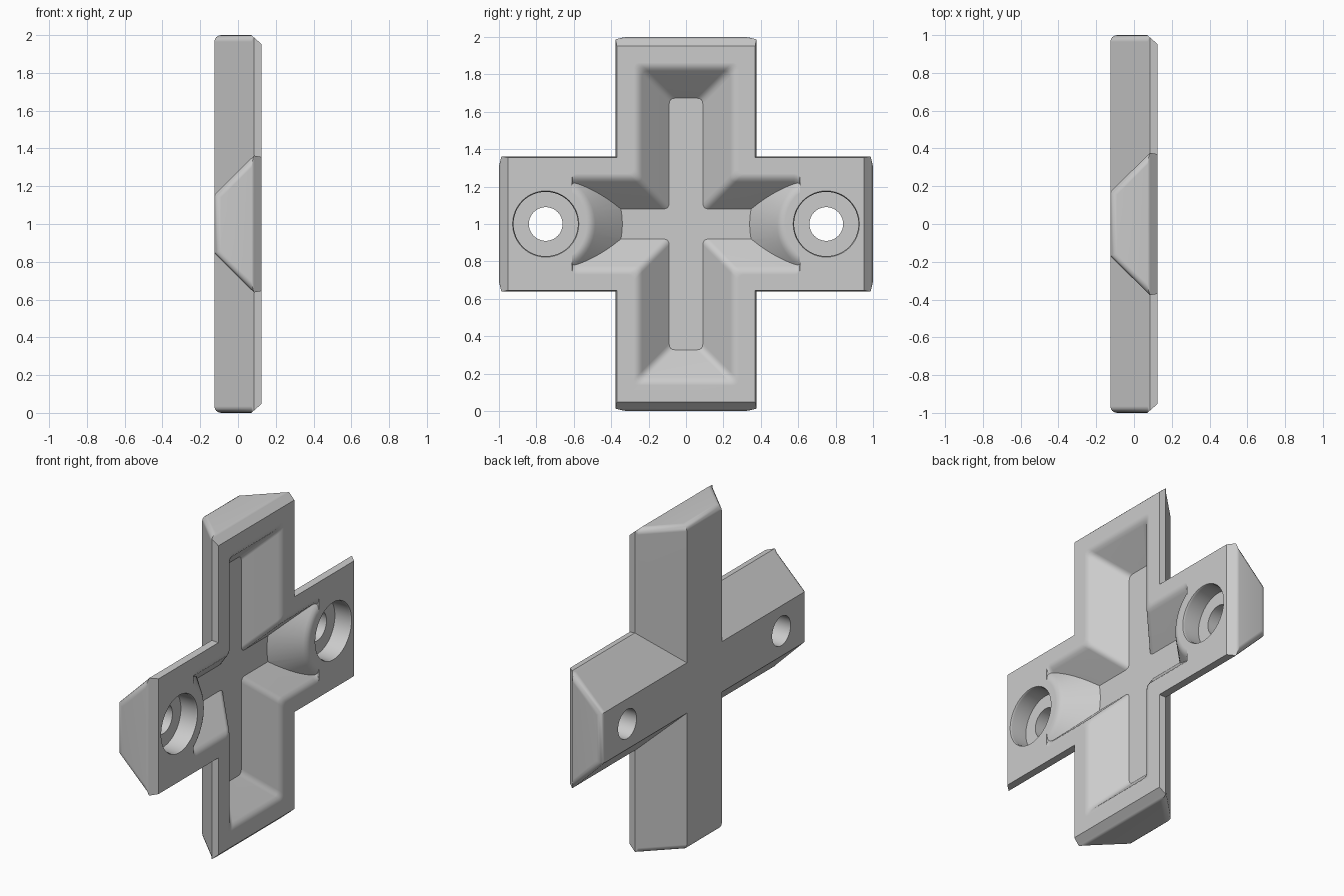
import bpy, bmesh, math
from mathutils import Vector

cube = bpy.data.objects.get("Cube")
if cube:
    bpy.data.objects.remove(cube, do_unlink=True)

grey = bpy.data.materials.new("plain_grey")
grey.use_nodes = True
tone = (0.6, 0.6, 0.6, 1)
grey.diffuse_color = tone
grey.node_tree.nodes["Principled BSDF"].inputs["Base Color"].default_value = tone


def cross(wy, wz, ly, lz):
    """Corner points (y, z) of a cross, counter-clockwise."""
    quarter = [(ly, wz), (wy, wz), (wy, lz)]
    left = [(-y, z) for y, z in reversed(quarter)]
    top = quarter + left
    return top + [(-y, -z) for y, z in top]


def rounded(points, radius, steps=5):
    """Replace every corner by a small curve."""
    result = []
    for i, p in enumerate(points):
        p = Vector(p)
        a = p + (Vector(points[i - 1]) - p).normalized() * radius
        b = p + (Vector(points[(i + 1) % len(points)]) - p).normalized() * radius
        for s in range(steps):
            t = s / (steps - 1)
            result.append(a * (1 - t) ** 2 + p * 2 * t * (1 - t) + b * t * t)
    return result


def loft(name, levels):
    """Join (x, outline) sections into a closed solid."""
    bm = bmesh.new()
    rings = [[bm.verts.new((x, y, z + 1)) for y, z in outline] for x, outline in levels]
    for low, high in zip(rings, rings[1:]):
        for i in range(len(low)):
            bm.faces.new((low[i - 1], low[i], high[i], high[i - 1]))
    bm.faces.new(rings[0])
    bm.faces.new(rings[-1])
    bmesh.ops.recalc_face_normals(bm, faces=bm.faces)
    mesh = bpy.data.meshes.new(name)
    bm.to_mesh(mesh)
    bm.free()
    mesh.materials.append(grey)
    obj = bpy.data.objects.new(name, mesh)
    bpy.context.collection.objects.link(obj)
    return obj


def circle(y, r, n=64):
    return [(y + r * math.cos(math.tau * i / n), r * math.sin(math.tau * i / n)) for i in range(n)]


def cut(target, cutter):
    cutter.hide_render = True
    mod = target.modifiers.new("cut", "BOOLEAN")
    mod.object = cutter
    mod.operation = "DIFFERENCE"
    mod.solver = "EXACT"
    bpy.context.view_layer.objects.active = target
    bpy.ops.object.modifier_apply(modifier=mod.name)
    bpy.data.objects.remove(cutter, do_unlink=True)


# Cross body with sloped sides and chamfered arm ends
sections = [(-0.125, 0.17, 1), (0.072, 0.365, 1), (0.085, 0.377, 0.987), (0.125, 0.37, 0.952)]
body = loft("cross_body", [(x, cross(w, w - 0.015, l, l)) for x, w, l in sections])

# Soft edges around each arm end
bm = bmesh.new()
bm.from_mesh(body.data)


def on_end(edge):
    a, b = (v.co for v in edge.verts)
    flat = any(abs(abs(p) - 1) < 1e-4 and abs(p - q) < 1e-4
               for p, q in ((a.y, b.y), (a.z - 1, b.z - 1)))
    return flat and min(a.x, b.x) < 0


bmesh.ops.bevel(bm, geom=[e for e in bm.edges if on_end(e)], offset=0.035,
                segments=4, profile=0.5, affect="EDGES", clamp_overlap=True)
bm.to_mesh(body.data)
bm.free()

# Cross recess: 45 degree walls with a rounded rim
walls = [(-0.04, 0.09), (0.105, 0.235), (0.117, 0.25), (0.123, 0.265), (0.125, 0.28), (0.16, 0.28)]
recess = loft("recess_cutter", [
    (x, rounded(cross(w, w - 0.01, 0.61, w + 0.583), 0.032)) for x, w in walls])

# Conical bosses keep material around the screw holes
flare = [(-0.1, 0.03)] + walls + [(0.2, 0.28)]
for side in (-1, 1):
    cut(recess, loft("boss", [(x, circle(0.75 * side, 0.5 - w)) for x, w in flare]))
cut(body, recess)

# Stepped screw holes
for side in (-1, 1):
    cut(body, loft("counterbore", [(0.015, circle(0.75 * side, 0.172)), (0.115, circle(0.75 * side, 0.172)),
                                   (0.135, circle(0.75 * side, 0.182))]))
    cut(body, loft("screw_hole", [(x, circle(0.75 * side, 0.09)) for x in (-0.2, 0.2)]))

# Smooth shading with crisp edges
bpy.ops.object.select_all(action="DESELECT")
body.select_set(True)
bpy.context.view_layer.objects.active = body
bpy.ops.object.shade_smooth_by_angle(angle=math.radians(30))
weighted = body.modifiers.new("weighted_normals", "WEIGHTED_NORMAL")
weighted.keep_sharp = True
